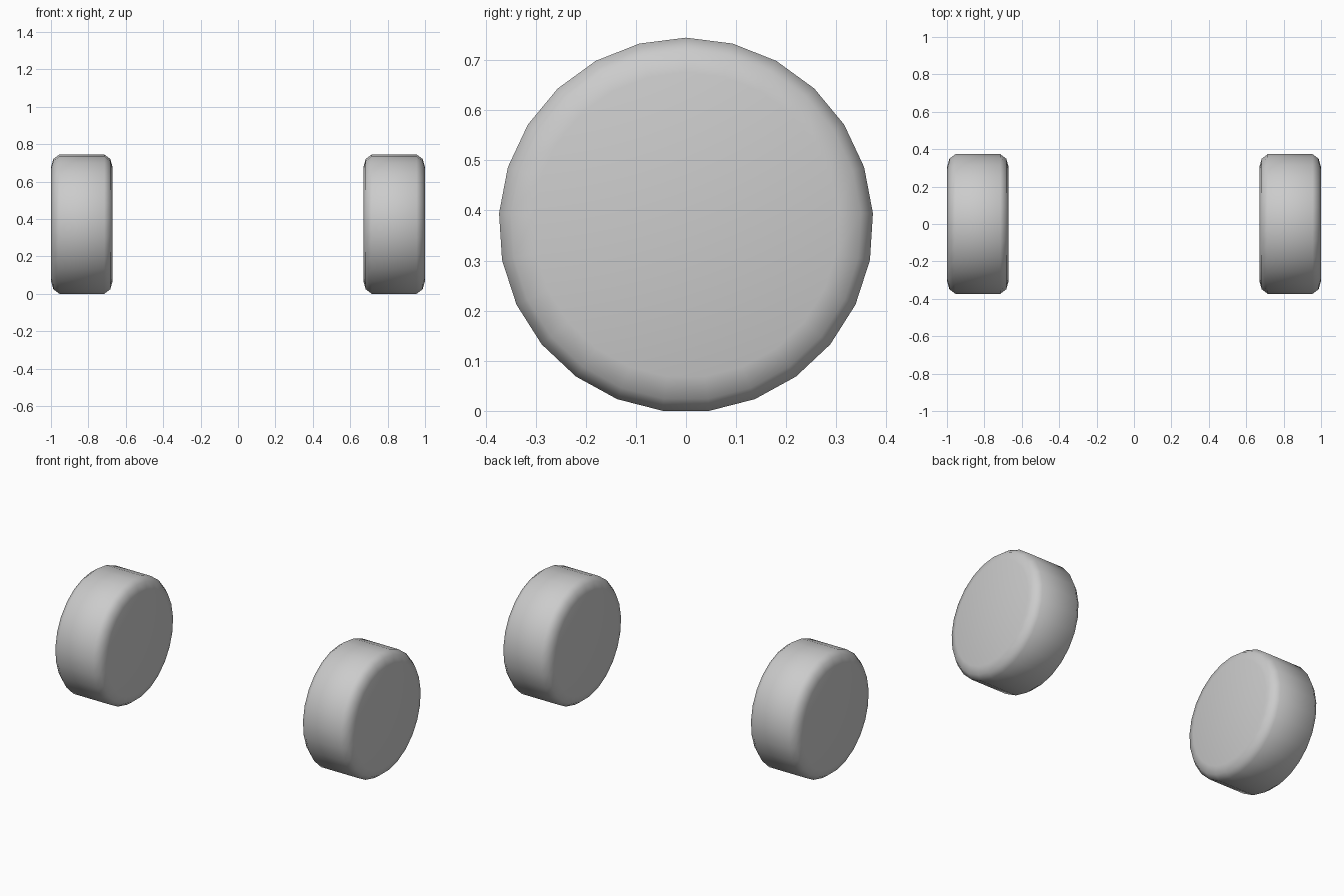
import bpy, bmesh, math

if "Cube" in bpy.data.objects:
    bpy.data.objects.remove(bpy.data.objects["Cube"])

SIDES = 25
R = 0.374
CZ = R * math.cos(math.pi / SIDES)

grey = bpy.data.materials.new("plain grey")
grey.diffuse_color = (0.6, 0.6, 0.6, 1)
grey.use_nodes = True
grey.node_tree.nodes["Principled BSDF"].inputs["Base Color"].default_value = grey.diffuse_color

# half profile of a wheel: (offset along axle, radius), rounded shoulders
PROFILE = [(-0.165, 0.305), (-0.152, 0.350), (-0.120, R),
           (0.120, R), (0.152, 0.350), (0.165, 0.305)]


def wheel(name, x):
    bm = bmesh.new()
    rings = []
    for dx, r in PROFILE:
        ring = []
        for i in range(SIDES):
            a = 2 * math.pi * i / SIDES
            ring.append(bm.verts.new((dx, r * math.sin(a), r * math.cos(a))))
        rings.append(ring)
    for a, b in zip(rings, rings[1:]):
        for i in range(SIDES):
            j = (i + 1) % SIDES
            bm.faces.new((a[i], a[j], b[j], b[i]))
    bm.faces.new(rings[0])
    bm.faces.new(rings[-1])
    bmesh.ops.recalc_face_normals(bm, faces=bm.faces)
    for f in bm.faces:
        f.smooth = True
    me = bpy.data.meshes.new(name)
    bm.to_mesh(me)
    bm.free()
    me.materials.append(grey)
    ob = bpy.data.objects.new(name, me)
    ob.location = (x, 0, CZ)
    bpy.context.collection.objects.link(ob)


# pair of wheels on a shared axis
wheel("left_wheel", -0.835)
wheel("right_wheel", 0.835)
